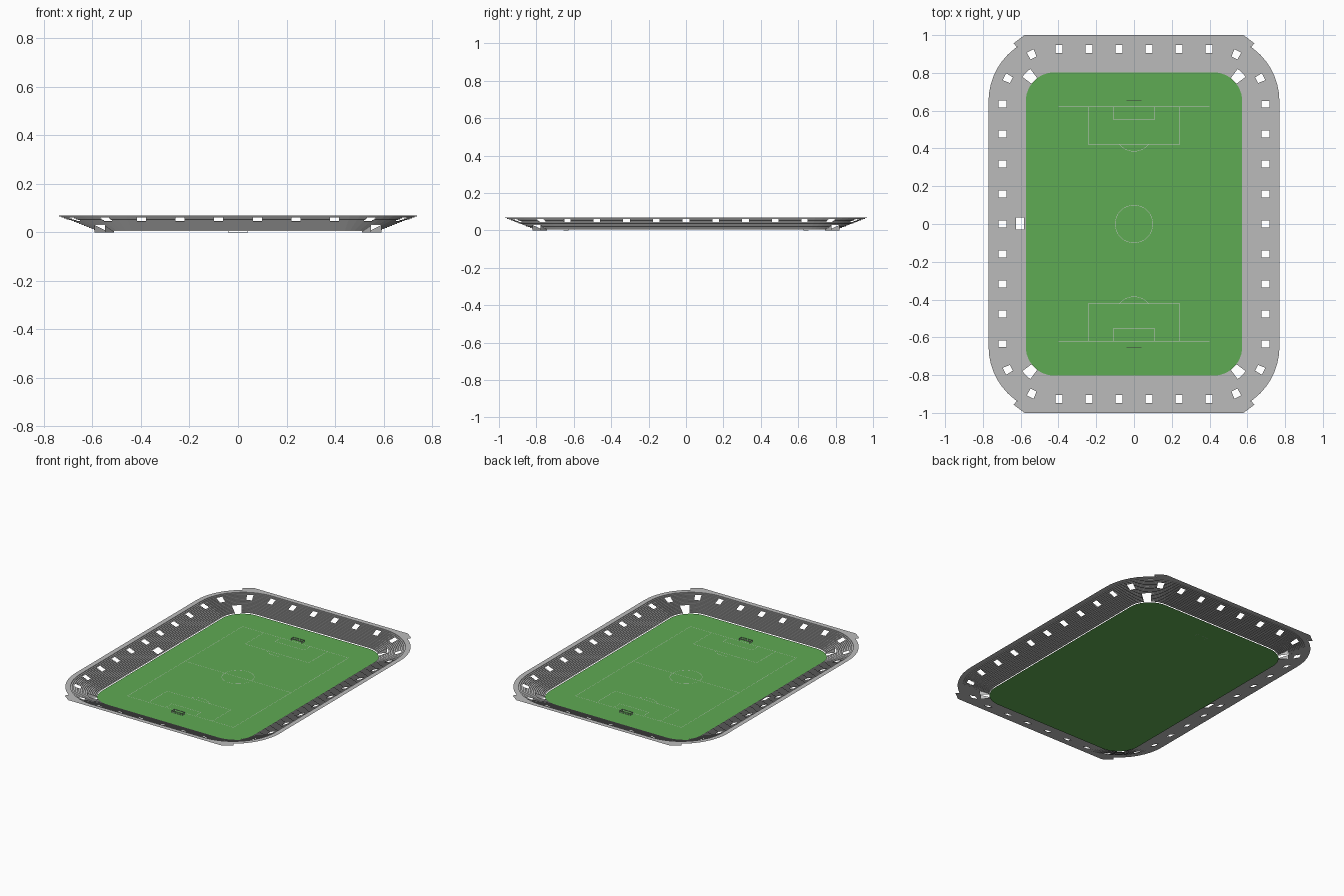
import bpy, bmesh, math
from mathutils import Vector

if "Cube" in bpy.data.objects:
    bpy.data.objects.remove(bpy.data.objects["Cube"])

CX, CY = 0.42, 0.65            # centres of the rounded corners
R0, ROWS, RUN, RISE, Z0 = 0.153, 16, 0.01025, 0.004, 0.006
R_OUT = 0.35


def material(name, rgb):
    m = bpy.data.materials.new(name)
    m.diffuse_color = (*rgb, 1)
    m.use_nodes = True
    m.node_tree.nodes["Principled BSDF"].inputs["Base Color"].default_value = m.diffuse_color
    return m


concrete = material("concrete_grey", (0.5, 0.5, 0.5))
grass = material("grass_green", (0.114, 0.405, 0.088))
white = material("line_grey", (0.6, 0.6, 0.6))


def finish(name, bm, mat):
    me = bpy.data.meshes.new(name)
    bm.to_mesh(me)
    bm.free()
    me.materials.append(mat)
    ob = bpy.data.objects.new(name, me)
    bpy.context.collection.objects.link(ob)
    return ob


def poly(bm, pts):
    return bm.faces.new([bm.verts.new(p) for p in pts])


# Stations around the rounded rectangle: (centre, angle, kind of opening up to next station)
stations = []
HOLE = 0.0185
CORNER = [(0, ""), (7.5, ""), (15, ""), (22.1, "upper"), (29.9, ""), (37, "gate"), (45, "gate"),
          (53, ""), (60.1, "upper"), (67.9, ""), (75, ""), (82.5, "")]


def side(half, n, point, angle, tunnel=None):
    centres = [(i - (n - 1) / 2) * 0.159 for i in range(n)]
    cuts = {-half}
    for c in centres:
        cuts |= {c - HOLE, c + HOLE}
    cuts |= set(tunnel or ())
    cuts = sorted(cuts)
    for a, b in zip(cuts, cuts[1:] + [half]):
        mid = (a + b) / 2
        kind = "upper" if any(abs(mid - c) < HOLE for c in centres) else ""
        if tunnel and tunnel[0] < mid < tunnel[1]:
            kind += "tunnel"
        stations.append((point(a), angle, kind))


def corner(sx, sy, start):
    for a, kind in CORNER:
        stations.append((Vector((sx * CX, sy * CY)), start + math.radians(a), kind))


H = math.pi / 2
side(CY, 9, lambda t: Vector((CX, t)), 0)
corner(1, 1, 0)
side(CX, 6, lambda t: Vector((-t, CY)), H)
corner(-1, 1, H)
side(CY, 9, lambda t: Vector((-CX, -t)), 2 * H, (-0.035, 0.028))
corner(-1, -1, 2 * H)
side(CX, 6, lambda t: Vector((t, -CY)), 3 * H)
corner(1, -1, 3 * H)


def at(st, o, z):
    c, a, _ = st
    return Vector((c.x + o * math.cos(a), c.y + o * math.sin(a), z))


# Stepped profile: tread and riser per row, then a flat rim
profile, rows = [(R0, Z0)], []
for k in range(ROWS):
    o, z = R0 + (k + 1) * RUN, Z0 + k * RISE
    profile += [(o, z), (o, z + RISE)]
    rows += [k, k]
profile.append((R_OUT, Z0 + ROWS * RISE))
rows.append(ROWS)
TOP = Z0 + ROWS * RISE


def is_open(kind, row):
    return (("upper" in kind and 10 <= row < 14) or ("gate" in kind and row < 6)
            or ("tunnel" in kind and 1 <= row < 5))


# Seating bowl
bm = bmesh.new()
n = len(stations)
grid = [[bm.verts.new(at(s, o, z)) for o, z in profile] for s in stations]
for i in range(n):
    a, b = grid[i], grid[(i + 1) % n]
    for j, row in enumerate(rows):
        if not is_open(stations[i][2], row):
            bm.faces.new((a[j], a[j + 1], b[j + 1], b[j]))
bmesh.ops.delete(bm, geom=[v for v in bm.verts if not v.link_faces], context='VERTS')
finish("seating_bowl", bm, concrete)

# Side walls of the corner gateways
bm = bmesh.new()
o6, z6 = R0 + 6 * RUN, Z0 + 6 * RISE
for i, s in enumerate(stations):
    if (s[2] == "gate") != (stations[i - 1][2] == "gate"):
        poly(bm, [at(s, R0, 0), at(s, o6, 0), at(s, o6, z6), at(s, R0, Z0)])
finish("gateway_walls", bm, concrete)

# Flat tabs where the end rims run past the rounded corners
bm = bmesh.new()
for sx in (1, -1):
    for sy in (1, -1):
        arc = [(CX + R_OUT * math.cos(math.radians(d)), CY + R_OUT * math.sin(math.radians(d)))
               for d in (90, 82.5, 75, 67.9, 60.1, 55)]
        f = poly(bm, [(sx * x, sy * y, TOP) for x, y in arc + [(0.637, 0.957), (0.58, 1.0)]])
        f.normal_update()
        if f.normal.z < 0:
            f.normal_flip()
finish("rim_tabs", bm, concrete)

# Pitch
bm = bmesh.new()
poly(bm, [at(s, R0, 0) for s in stations])
finish("pitch", bm, grass)

# Pitch markings as thin ribbons
bm = bmesh.new()


def ribbon(pts, w=0.002, z=0.0008):
    for p, q in zip(pts, pts[1:]):
        p, q = Vector((*p, z)), Vector((*q, z))
        d = (q - p).normalized() * w / 2
        s = Vector((-d.y, d.x, 0))
        poly(bm, [p - s, q - s, q + s, p + s])


def arc_pts(y, r, a0, a1, steps):
    return [(r * math.cos(math.radians(a0 + (a1 - a0) * i / steps)),
             y + r * math.sin(math.radians(a0 + (a1 - a0) * i / steps))) for i in range(steps + 1)]


ribbon([(-0.4, -0.62), (0.4, -0.62), (0.4, 0.62), (-0.4, 0.62), (-0.4, -0.62)])
ribbon([(-0.4, 0), (0.4, 0)])
ribbon(arc_pts(0, 0.1, 0, 360, 32))
for s in (1, -1):
    for hw, depth in ((0.24, 0.2), (0.11, 0.065)):
        y = s * (0.62 - depth)
        ribbon([(-hw, s * 0.62), (-hw, y), (hw, y), (hw, s * 0.62)])
    ribbon(arc_pts(s * 0.485, 0.1, -s * 143, -s * 37, 12))
finish("pitch_markings", bm, white)

# Goals: front frame, back bar and side bars
for s, name in ((-1, "front_goal"), (1, "back_goal")):
    bm = bmesh.new()

    def bar(x0, x1, y0, y1, z0, z1, t=0.002):
        r = bmesh.ops.create_cube(bm, size=1)
        for v in r["verts"]:
            v.co = Vector(((x0 + x1) / 2 + v.co.x * (abs(x1 - x0) + t),
                           s * (y0 + y1) / 2 + v.co.y * (abs(y1 - y0) + t),
                           (z0 + z1) / 2 + 0.001 + v.co.z * (abs(z1 - z0) + t)))

    bar(-0.04, 0.04, 0.63, 0.63, 0.01, 0.01)
    bar(-0.04, 0.04, 0.655, 0.655, 0, 0)
    bar(-0.04, 0.04, 0.655, 0.655, 0.01, 0.01)
    for x in (-0.04, 0.04):
        bar(x, x, 0.63, 0.63, 0, 0.01)
        bar(x, x, 0.655, 0.655, 0, 0.01)
        bar(x, x, 0.63, 0.655, 0.01, 0.01)
        bar(x, x, 0.63, 0.655, 0, 0)
    finish(name, bm, concrete)
